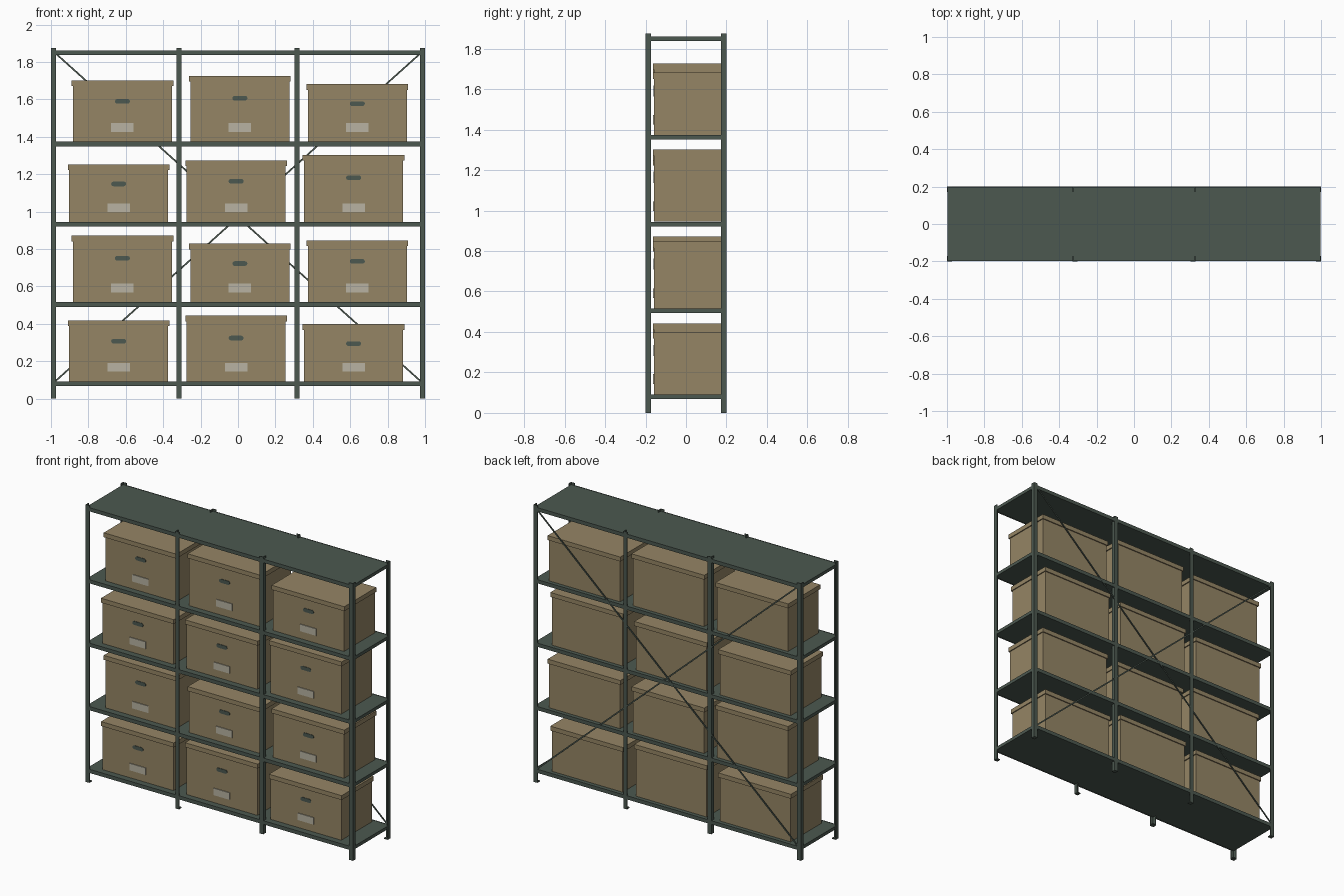
import bpy, bmesh, math
from mathutils import Matrix, Vector

if "Cube" in bpy.data.objects:
    bpy.data.objects.remove(bpy.data.objects["Cube"])


def material(name, rgb):
    m = bpy.data.materials.new(name)
    m.diffuse_color = (*rgb, 1)
    m.use_nodes = True
    m.node_tree.nodes["Principled BSDF"].inputs["Base Color"].default_value = m.diffuse_color
    return m


STEEL = material("dark green steel", (0.072, 0.098, 0.080))
CARD = material("brown cardboard", (0.30, 0.235, 0.130))
PAPER = material("pale label paper", (0.48, 0.45, 0.36))


def finish(name, bm, mat):
    bmesh.ops.recalc_face_normals(bm, faces=bm.faces)
    me = bpy.data.meshes.new(name)
    bm.to_mesh(me)
    bm.free()
    me.materials.append(mat)
    ob = bpy.data.objects.new(name, me)
    bpy.context.collection.objects.link(ob)
    return ob


def box(name, x, y, z, mat, turn=0):
    """Box from (min, max) ranges, optionally turned about the y axis."""
    c = Vector([(a + b) / 2 for a, b in (x, y, z)])
    size = [b - a for a, b in (x, y, z)]
    bm = bmesh.new()
    bmesh.ops.create_cube(bm, size=1, matrix=Matrix.Translation(c)
                          @ Matrix.Rotation(turn, 4, 'Y') @ Matrix.Diagonal((*size, 1)))
    return finish(name, bm, mat)


def prism(name, pts, move, mat):
    """Extrude a closed outline of 3D points."""
    bm = bmesh.new()
    f = bm.faces.new([bm.verts.new(p) for p in pts])
    ext = bmesh.ops.extrude_face_region(bm, geom=[f])
    bmesh.ops.translate(bm, vec=move,
                        verts=[v for v in ext["geom"] if isinstance(v, bmesh.types.BMVert)])
    return finish(name, bm, mat)


# Angle-section posts with foot pads
W, T, TOP = 0.028, 0.005, 1.875
for px, sx in ((-1, 1), (-0.329, 1), (0.329, -1), (1, -1)):
    for side, sy in (("front", 1), ("back", -1)):
        outline = [(0, 0), (W, 0), (W, T), (T, T), (T, W), (0, W)]
        prism(side + "_post", [(px + sx * a, sy * (b - 0.2), 0) for a, b in outline],
              (0, 0, TOP), STEEL)
        xs = sorted((px, px + sx * W))
        ys = sorted((-0.2 * sy, (-0.2 + W) * sy))
        box(side + "_foot_pad", xs, ys, (0, 0.006), STEEL)

# Shelves: deck with edge rails
SHELVES = (0.091, 0.515, 0.944, 1.373, 1.860)
for z in SHELVES:
    box("shelf_deck", (-0.996, 0.996), (-0.194, 0.194), (z - 0.022, z), STEEL)
    for s in (-1, 1):
        box("shelf_rail", (-0.999, 0.999), sorted((s * 0.193, s * 0.199)),
            (z - 0.024, z + 0.001), STEEL)

# Crossed braces on the back
dx, dz = 1.96, 1.76
for s in (-1, 1):
    h = math.hypot(dx, dz) / 2
    box("back_brace", (-h, h), (0.195, 0.2), (-0.0045, 0.0045), STEEL,
        s * math.atan2(dz, dx)).location.z = 0.97


def storage_box(cx, z0, top):
    hw, lid, over = 0.265, 0.030, 0.007
    front, back = -0.157, 0.172
    box("box_body", (cx - hw, cx + hw), (front, back), (z0, top - 0.005), CARD)
    box("box_lid", (cx - hw - over, cx + hw + over), (front - over, back + over),
        (top - lid, top), CARD)
    # Label plate
    box("box_label", (cx - 0.06, cx + 0.06), (front - 0.005, front + 0.001),
        (z0 + 0.052, z0 + 0.099), PAPER)
    # Rounded hand slot
    hz, r, half = z0 + 0.66 * (top - z0), 0.0125, 0.0275
    pts = []
    for i in range(16):
        a = -math.pi / 2 + math.pi * (i % 8) / 7 + (math.pi if i > 7 else 0)
        pts.append((cx + (half if i < 8 else -half) + r * math.cos(a),
                    front + 0.001, hz + r * math.sin(a)))
    prism("hand_slot", pts, (0, -0.004, 0), STEEL)


# Boxes: lid heights per shelf, alternate rows shifted sideways
TOPS = ((0.418, 0.443, 0.398), (0.871, 0.828, 0.846),
        (1.252, 1.274, 1.302), (1.700, 1.726, 1.681))
for row, tops in enumerate(TOPS):
    shift = 0.01 if row % 2 else -0.01
    for col, top in enumerate(tops):
        storage_box((col - 1) * 0.628 + shift, SHELVES[row] + 0.001, top)
